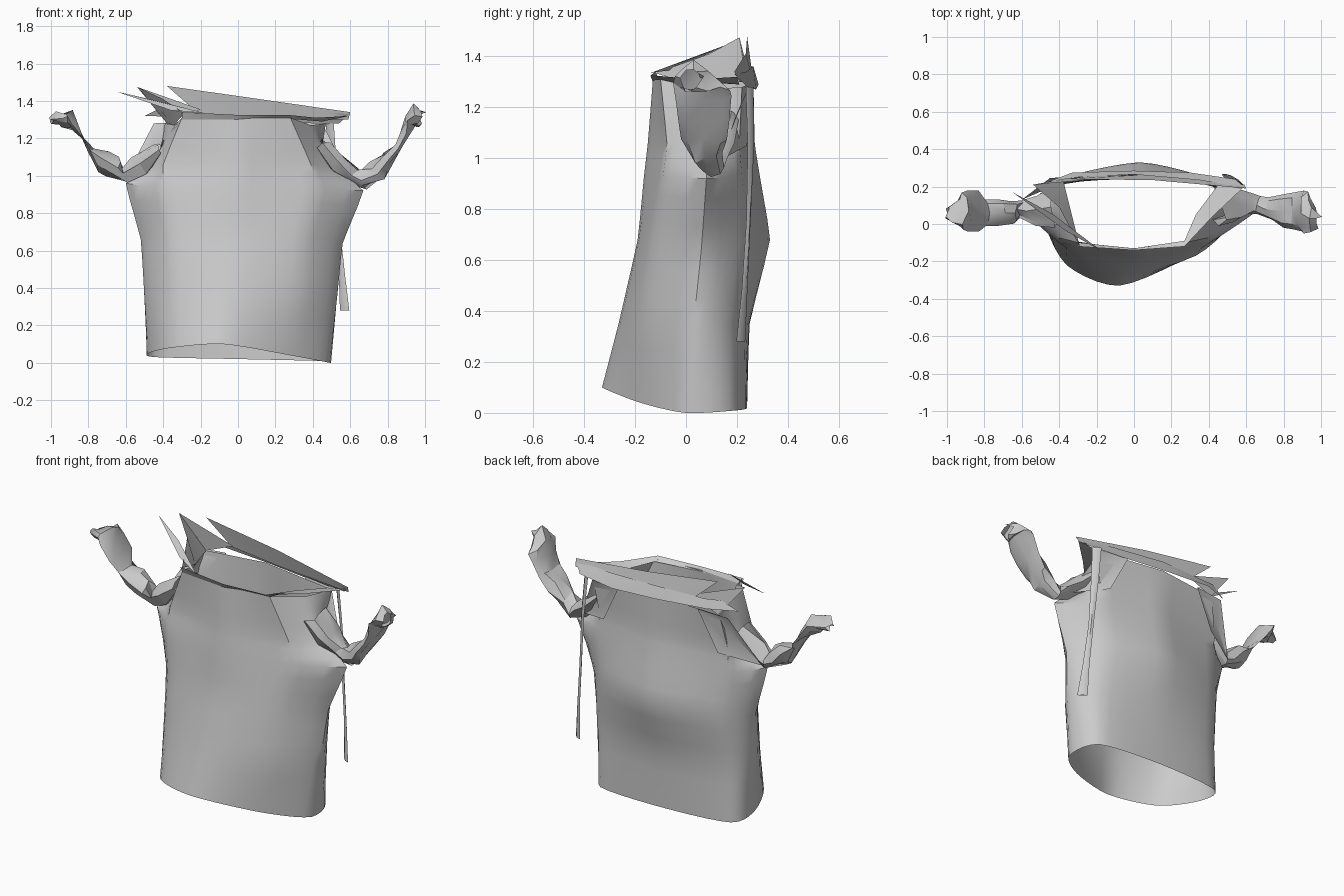
import bpy, math, random
from mathutils import Vector
random.seed(4)


def make(name, verts, faces, angle=40):
    me = bpy.data.meshes.new(name)
    me.from_pydata([tuple(v) for v in verts], [], faces)
    ob = bpy.data.objects.new(name, me)
    bpy.context.collection.objects.link(ob)
    bpy.ops.object.select_all(action='DESELECT')
    ob.select_set(True)
    bpy.context.view_layer.objects.active = ob
    bpy.ops.object.shade_smooth_by_angle(angle=math.radians(angle))
    return ob


def loft(rings, closed=True):
    n = len(rings[0])
    verts = [p for r in rings for p in r]
    faces = []
    for i in range(len(rings) - 1):
        for j in range(n if closed else n - 1):
            k = (j + 1) % n
            faces.append((i*n + j, i*n + k, i*n + n + k, i*n + n + j))
    return verts, faces


def spline(a, b, c, d, t, k):
    # Catmull-Rom between b and c; k = 0.5 is full roundness, 0 eases straight
    if k == 0:
        return b.lerp(c, t)
    m0 = ((c - a) * k).lerp(c - b, 1 - 2*k)
    m1 = ((d - b) * k).lerp(c - b, 1 - 2*k)
    return (b * (2*t**3 - 3*t**2 + 1) + m0 * (t**3 - 2*t**2 + t)
            + c * (3*t**2 - 2*t**3) + m1 * (t**3 - t**2))


def smooth_ring(pts, k, steps=5):
    p = [Vector(q) for q in pts]
    n = len(p)
    return [spline(p[i-1], p[i], p[(i+1) % n], p[(i+2) % n], s / steps, k)
            for i in range(n) for s in range(steps)]


# Body: rings run left, front-left, front, front-right, right, then round the back
hem = [(-.48, .02, .05), (-.36, -.22, .08), (-.08, -.33, .10), (.28, -.18, .04),
       (.49, 0, .0), (.43, .2, .01), (0, .24, .02), (-.44, .2, .03)]
hip = [(-.50, .05, .35), (-.36, -.17, .35), (-.05, -.265, .35), (.33, -.17, .35),
       (.53, .03, .35), (.42, .2, .35), (0, .25, .35), (-.42, .2, .35)]
waist = [(-.52, .08, .66), (-.36, -.13, .68), (0, -.19, .68), (.36, -.13, .68),
         (.56, .06, .64), (.40, .24, .68), (.03, .33, .68), (-.40, .24, .68)]
armpit = [(-.60, .08, .96), (-.40, -.10, .93), (0, -.165, .93), (.42, -.09, .93),
          (.67, .08, .92), (.43, .22, .93), (.03, .29, .93), (-.42, .22, .93)]
shoulder = [(-.48, .08, 1.04), (-.40, -.075, 1.06), (0, -.15, 1.06), (.39, -.075, 1.06),
            (.52, .08, 1.04), (.43, .21, 1.06), (.03, .27, 1.06), (-.43, .21, 1.06)]
neck = [(-.34, .08, 1.27), (-.30, -.10, 1.31), (0, -.13, 1.31), (.28, -.10, 1.31),
        (.39, .08, 1.27), (.47, .22, 1.28), (0, .265, 1.30), (-.39, .24, 1.28)]
ctrl = [smooth_ring(r, k) for r, k in ((hem, .45), (hip, .45), (waist, .4),
                                       (armpit, .2), (shoulder, .1), (neck, 0))]
rows = []
for i in range(len(ctrl) - 1):
    a, d = ctrl[max(i-1, 0)], ctrl[min(i+2, len(ctrl)-1)]
    for s in range(3):
        rows.append([spline(a[j], ctrl[i][j], ctrl[i+1][j], d[j], s / 3, .25)
                     for j in range(len(a))])
rows.append(ctrl[-1])
make("garment_body", *loft(rows), angle=30)


# Sleeves: flattened crumpled tubes; each station is (x, y, z, half width in y, half thickness)
def sleeve(name, stations, jitter=.02):
    rings = []
    for i, (x, y, z, w, t) in enumerate(stations):
        a = Vector(stations[max(i-1, 0)][:3])
        b = Vector(stations[min(i+1, len(stations)-1)][:3])
        d = (b - a).normalized()
        nrm = d.cross(Vector((0, 1, 0))).normalized()
        ring = []
        for k in range(8):
            ang = math.tau * k / 8
            j = random.uniform(-1, 1) * min(jitter, t * .6)
            ring.append(Vector((x, y, z)) + Vector((0, 1, 0)) * w * math.cos(ang)
                        + nrm * (t * math.sin(ang) + j) + d * random.uniform(-1, 1) * min(jitter, t))
        rings.append(ring)
    make(name, *loft(rings), angle=30)


sleeve("right_sleeve", [
    (.45, .10, 1.16, .11, .04), (.53, .10, 1.06, .09, .06),
    (.61, .11, 1.0, .055, .035), (.67, .10, .98, .05, .05), (.74, .08, 1.02, .06, .055),
    (.80, .07, 1.09, .09, .03), (.86, .07, 1.16, .10, .015), (.895, .07, 1.23, .11, .02),
    (.92, .06, 1.285, .11, .05), (.945, .04, 1.31, .08, .06), (.975, .02, 1.30, .04, .04)])
sleeve("left_sleeve", [
    (-.43, .09, 1.15, .11, .03), (-.52, .07, 1.05, .08, .05),
    (-.61, .08, 1.0, .045, .03), (-.66, .06, 1.04, .06, .065), (-.72, .06, 1.08, .07, .065),
    (-.79, .06, 1.14, .07, .012), (-.83, .07, 1.20, .11, .004), (-.875, .07, 1.27, .11, .02),
    (-.91, .07, 1.31, .10, .045), (-.95, .06, 1.31, .07, .03), (-.995, .06, 1.30, .03, .015)])

# Collar: long raised flap along the back of the neck
make("back_collar_flap", [
    (-.38, .24, 1.48), (.10, .235, 1.412), (.60, .19, 1.34), (.59, .21, 1.30),
    (.10, .265, 1.30), (-.22, .255, 1.34)],
    [(0, 1, 4, 5), (1, 2, 3, 4)])

# Collar: fold that drops outside the back
make("outer_collar_fold", *loft([
    [(-.40, .235, 1.37), (-.30, .25, 1.36), (0, .265, 1.36), (.35, .235, 1.34), (.60, .19, 1.33)],
    [(-.50, .21, 1.32), (-.33, .275, 1.315), (0, .285, 1.29), (.30, .275, 1.27), (.54, .24, 1.28)]],
    closed=False))

# Collar: flat strip round the right side and across the front edge
make("front_collar_strip", *loft([
    [(-.30, -.12, 1.34), (0, -.14, 1.325), (.27, -.12, 1.325), (.42, .04, 1.31), (.59, .20, 1.32)],
    [(-.30, -.10, 1.30), (0, -.13, 1.30), (.27, -.09, 1.30), (.33, .05, 1.30), (.45, .21, 1.29)]],
    closed=False))

# Collar: wall of cloth rising from the left shoulder to a point, plus a thin spike
make("left_collar_sheet", [(-.54, .21, 1.475), (-.20, .24, 1.355), (-.38, .24, 1.28),
                           (-.34, .08, 1.27), (-.29, -.12, 1.335), (-.40, .09, 1.41)],
     [(0, 1, 2), (0, 2, 3, 5), (5, 3, 4)])
make("left_collar_spike", [(-.65, .17, 1.45), (-.43, .05, 1.40), (-.18, -.14, 1.335),
                           (-.36, -.04, 1.35)], [(0, 1, 2, 3)])

# Shoulder folds hanging at the back corners of the arm openings
for name, s in (("right_shoulder_fold", 1), ("left_shoulder_fold", -1)):
    make(name, [(s*.45, .245, 1.28), (s*.26, .26, 1.29), (s*.38, .24, 1.05),
                (s*.60, .13, .99), (s*.46, .19, 1.15)],
         [(0, 1, 4), (1, 2, 4), (2, 3, 4), (3, 0, 4)])

# Loose strap hanging down the right back side
strap = []
for x, y, z, w in [(.49, .25, 1.28, .022), (.51, .255, 1.05, .018), (.53, .245, .75, .012),
                   (.555, .23, .48, .016), (.57, .215, .28, .025)]:
    strap.append([Vector((x - w, y + w*.7, z)), Vector((x + .004, y + .006, z)),
                  Vector((x + w, y - w*.7, z)), Vector((x - .004, y - .006, z))])
make("hanging_strap", *loft(strap))
